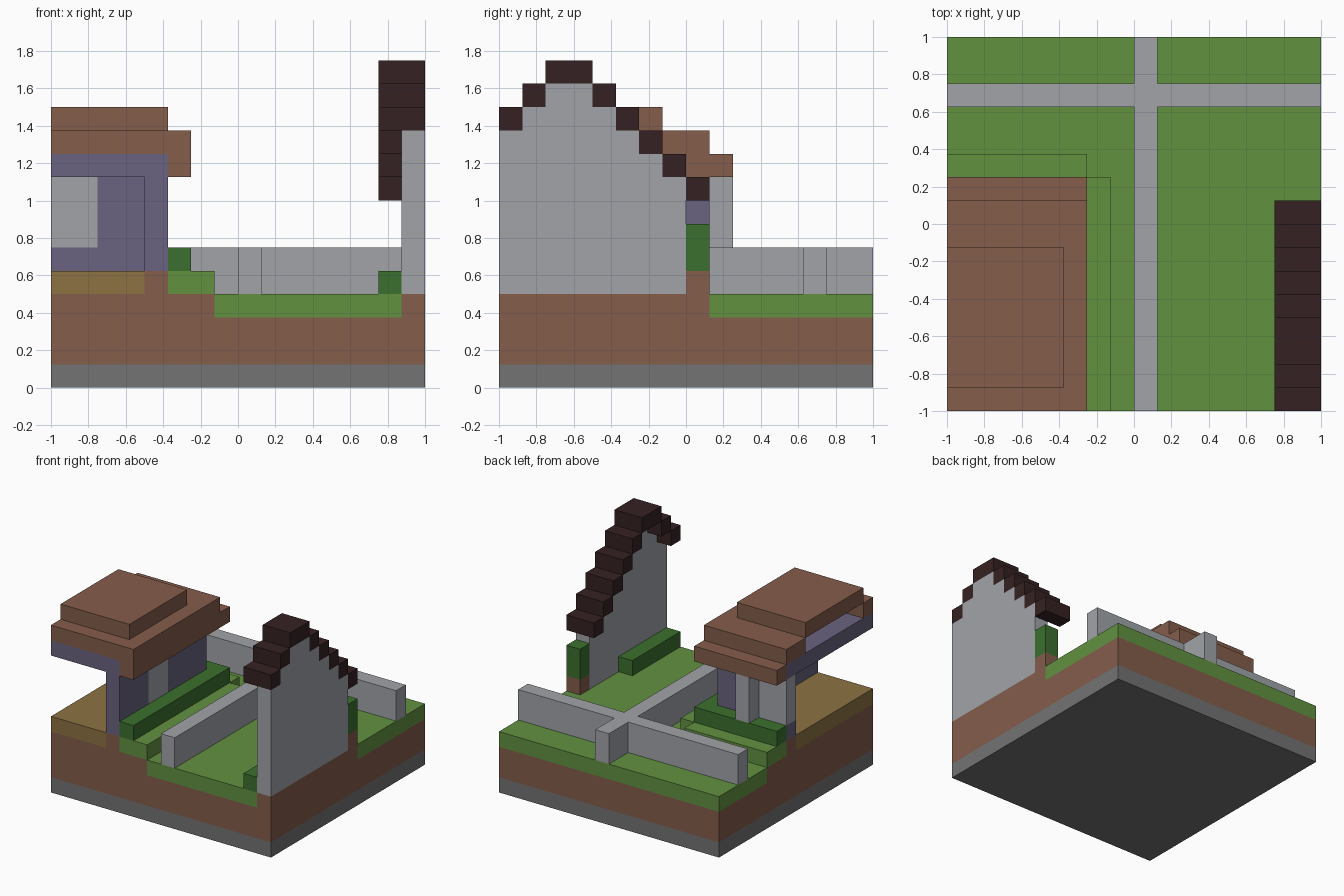
import bpy
import bmesh
from itertools import product
from mathutils import Vector

cube = bpy.data.objects.get("Cube")
if cube:
    bpy.data.objects.remove(cube, do_unlink=True)

UNIT = 0.125  # edge of one block


def material(name, rgb):
    linear = [((c / 255 + 0.055) / 1.055) ** 2.4 for c in rgb] + [1]
    mat = bpy.data.materials.new(name)
    mat.use_nodes = True
    mat.diffuse_color = linear
    bsdf = mat.node_tree.nodes["Principled BSDF"]
    bsdf.inputs["Base Color"].default_value = linear
    bsdf.inputs["Roughness"].default_value = 0.9
    return mat


def cells(boxes):
    """Blocks inside boxes given as (x0, x1, y0, y1, z0, z1)."""
    found = set()
    for x0, x1, y0, y1, z0, z1 in boxes:
        found |= set(product(range(x0, x1), range(y0, y1), range(z0, z1)))
    return found


def part(name, mat, boxes, cut=()):
    """Outer skin of a group of blocks, with flat areas joined."""
    solid = cells(boxes) - cells(cut)
    bm = bmesh.new()
    for cell in solid:
        for axis, side in product(range(3), (0, 1)):
            neighbour = list(cell)
            neighbour[axis] += 2 * side - 1
            if tuple(neighbour) in solid:
                continue
            u, v = (axis + 1) % 3, (axis + 2) % 3
            ring = []
            for du, dv in ((0, 0), (1, 0), (1, 1), (0, 1)):
                p = Vector(cell)
                p[axis] += side
                p[u] += du
                p[v] += dv
                ring.append(bm.verts.new((p - Vector((8, 8, 0))) * UNIT))
            bm.faces.new(ring if side else ring[::-1])
    bmesh.ops.remove_doubles(bm, verts=bm.verts, dist=0.001)
    bmesh.ops.dissolve_limit(bm, angle_limit=0.01, verts=bm.verts, edges=bm.edges)
    mesh = bpy.data.meshes.new(name)
    bm.to_mesh(mesh)
    bm.free()
    mesh.materials.append(mat)
    obj = bpy.data.objects.new(name, mesh)
    bpy.context.collection.objects.link(obj)
    return obj


bedrock = material("dark stone", (115, 115, 115))
dirt = material("brown", (132, 93, 75))
grass = material("grass green", (98, 145, 64))
leaves = material("dark leaf green", (59, 112, 46))
stone = material("light grey", (161, 164, 169))
plaster = material("dusty purple", (106, 99, 128))
planks = material("tan wood", (141, 114, 68))
dark_wood = material("dark wood", (53, 33, 34))

# Ground layers
footings = [(0, 7, 0, 10, 3, 4), (0, 6, 10, 11, 3, 4), (15, 16, 0, 9, 3, 4)]
part("stone_base", bedrock, [(0, 16, 0, 16, 0, 1)])
part("earth", dirt, [(0, 16, 0, 16, 1, 3), *footings,
                     (4, 5, 0, 9, 4, 5), (0, 5, 8, 9, 4, 5), (15, 16, 8, 9, 4, 5)])
part("lawn", grass, [(0, 16, 0, 16, 3, 4)], cut=footings)
part("raised_lawn", grass, [(5, 7, 0, 10, 4, 5), (0, 6, 9, 11, 4, 5)])

# Garden walls and hedges
part("garden_walls", stone, [(8, 9, 0, 16, 4, 6), (0, 16, 13, 14, 4, 6)])
part("house_hedge", leaves, [(5, 6, 0, 10, 5, 6), (0, 5, 9, 10, 5, 6)])
part("gable_hedge", leaves, [(14, 15, 0, 5, 4, 5)])
part("corner_bush", leaves, [(15, 16, 8, 9, 5, 7)])

# Open house on the right
windows = [(4, 5, 3, 5, 6, 9), (0, 2, 8, 9, 6, 9)]
part("house_floor", planks, [(0, 4, 0, 8, 4, 5)])
part("house_walls", plaster,
     [(4, 5, 0, 9, 5, 9), (0, 5, 8, 9, 5, 9), (0, 5, 0, 9, 9, 10)], cut=windows)
part("windows", stone, windows)
part("window_post", stone, [(2, 3, 9, 10, 6, 9)])
part("house_roof", dirt,
     [(5, 6, 0, 10, 9, 10), (0, 6, 9, 10, 9, 10),
      (0, 6, 0, 9, 10, 11), (0, 5, 1, 7, 11, 12)],
     cut=[(0, 5, 1, 7, 10, 11)])

# Gable wall with its stepped roof on the left
heights = [11, 12, 13, 13, 12, 11, 10, 9, 8]
part("gable_wall", stone,
     [(15, 16, y, y + 1, 4, h) for y, h in enumerate(heights[:-1])])
part("gable_roof", dark_wood,
     [(14, 16, y, y + 1, h, h + 1) for y, h in enumerate(heights)])
